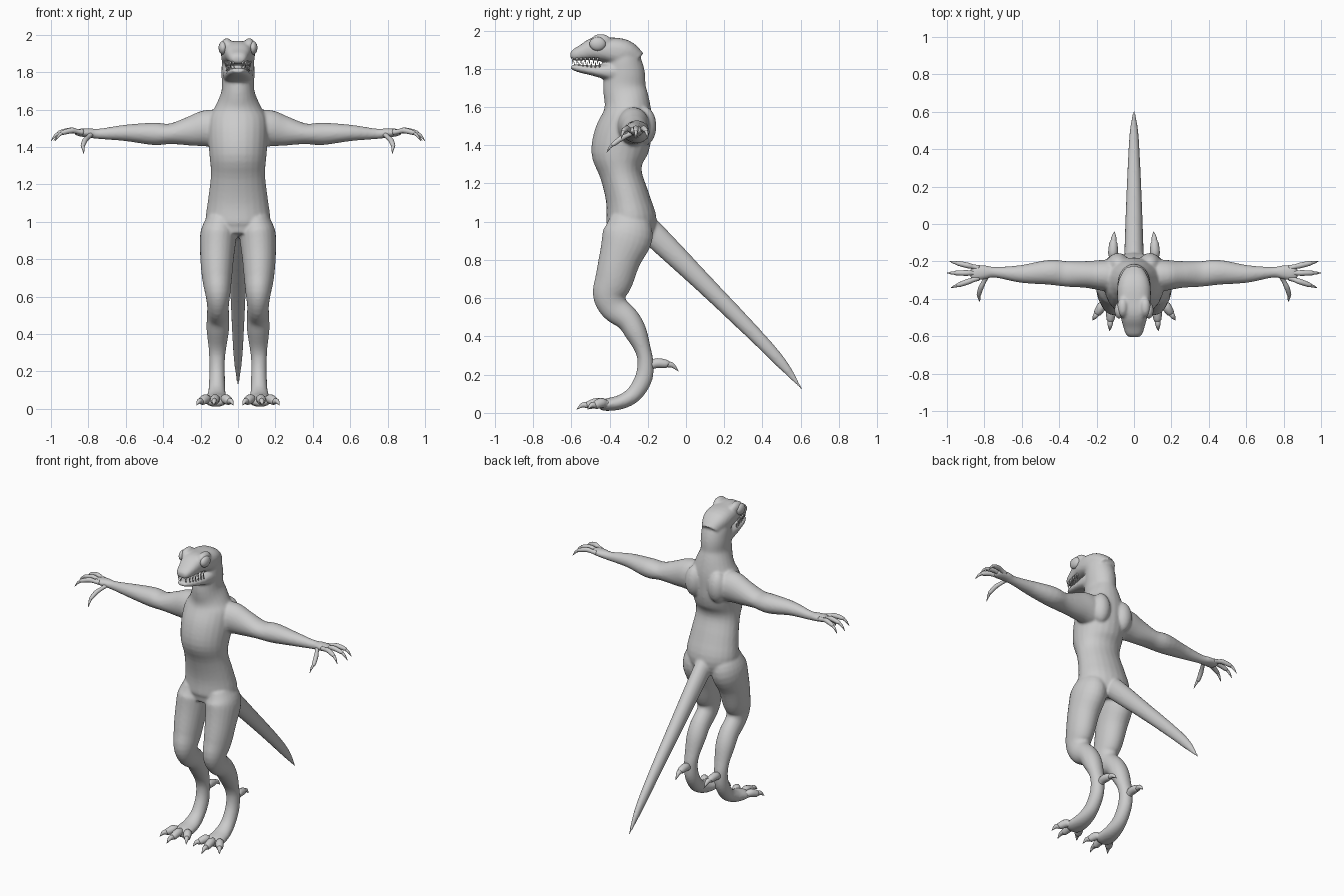
import bpy, bmesh, math
from mathutils import Vector, Matrix

if "Cube" in bpy.data.objects:
    bpy.data.objects.remove(bpy.data.objects["Cube"], do_unlink=True)

# One plain skin colour
skin = bpy.data.materials.new("skin grey")
skin.use_nodes = True
skin.diffuse_color = (0.6, 0.6, 0.6, 1)
skin.node_tree.nodes["Principled BSDF"].inputs["Base Color"].default_value = (0.6, 0.6, 0.6, 1)

X, Y = Vector((1, 0, 0)), Vector((0, 1, 0))


def spline(rings, steps):
    """Catmull-Rom interpolation through rings of any number of values."""
    pts = [Vector(r) for r in rings]
    pts = [2 * pts[0] - pts[1]] + pts + [2 * pts[-1] - pts[-2]]
    out = []
    for a, b, c, d in zip(pts, pts[1:], pts[2:], pts[3:]):
        for i in range(steps):
            t = i / steps
            out.append(0.5 * (2 * b + (c - a) * t + (2 * a - 5 * b + 4 * c - d) * t * t
                              + (3 * b - a - 3 * c + d) * t ** 3))
    return out + [pts[-2]]


def loft(bm, rings, side, mirror=False, sides=24, steps=4, power=1.0):
    """Skin rings of (x, y, z, half width along side, half depth)."""
    path = spline(rings, steps)
    for sign in ((1, -1) if mirror else (1,)):
        loops = []
        for i, ring in enumerate(path):
            ahead, behind = path[min(i + 1, len(path) - 1)], path[max(i - 1, 0)]
            tangent = Vector((ahead - behind)[:3]).normalized()
            u = (side - tangent * side.dot(tangent)).normalized()
            v = tangent.cross(u)
            loop = []
            for k in range(sides):
                a = math.tau * k / sides
                c, s = math.cos(a), math.sin(a)
                p = Vector(ring[:3])
                p += u * max(ring[3], 0.001) * math.copysign(abs(c) ** power, c)
                p += v * max(ring[4], 0.001) * math.copysign(abs(s) ** power, s)
                p.x *= sign
                loop.append(bm.verts.new(p))
            loops.append(loop)
        for lower, upper in zip(loops, loops[1:]):
            for k in range(sides):
                n = (k + 1) % sides
                bm.faces.new((lower[k], lower[n], upper[n], upper[k]))
        bm.faces.new(loops[0])
        bm.faces.new(loops[-1])


def blob(bm, center, radii):
    """A mirrored pair of ellipsoids."""
    for sign in (1, -1):
        place = Matrix.Translation((center[0] * sign, center[1], center[2]))
        bmesh.ops.create_uvsphere(bm, u_segments=24, v_segments=16, radius=1,
                                  matrix=place @ Matrix.Diagonal((*radii, 1)))


def finish(bm, name):
    bmesh.ops.recalc_face_normals(bm, faces=bm.faces)
    for face in bm.faces:
        face.smooth = True
    mesh = bpy.data.meshes.new(name)
    bm.to_mesh(mesh)
    bm.free()
    mesh.materials.append(skin)
    obj = bpy.data.objects.new(name, mesh)
    bpy.context.collection.objects.link(obj)
    return obj


def digit(fingers, claws, points, r, side):
    """A jointed digit through three points, with a claw out to the fourth."""
    base, middle, end, tip = [Vector(p) for p in points]
    loft(fingers, [(*base, r, r), (*base.lerp(middle, 0.5), r * 0.85, r * 0.85),
                   (*middle, r, r), (*end, r * 0.8, r * 0.8),
                   (*end.lerp(tip, 0.15), r * 0.3, r * 0.3)], side, True, 12)
    bend = end.lerp(tip, 0.5) + Vector((0, 0, r * 0.45))
    loft(claws, [(*end, r * 0.65, r * 0.65), (*bend, r * 0.5, r * 0.5),
                 (*tip, 0.001, 0.001)], side, True, 10)


body = bmesh.new()

# Torso and neck
loft(body, [(0, -.295, .92, .13, .11), (0, -.285, 1.0, .172, .132), (0, -.305, 1.12, .16, .115),
            (0, -.34, 1.25, .145, .11), (0, -.35, 1.35, .152, .145), (0, -.33, 1.45, .16, .15),
            (0, -.308, 1.55, .155, .13), (0, -.308, 1.62, .12, .118), (0, -.322, 1.7, .088, .112),
            (0, -.32, 1.78, .088, .105), (0, -.33, 1.86, .085, .085), (0, -.345, 1.91, .06, .05)], X)
blob(body, (.085, -.215, 1.5), (.06, .06, .1))

# Skull and upper jaw
loft(body, [(0, -.27, 1.83, .06, .07), (0, -.33, 1.88, .088, .075), (0, -.42, 1.9, .088, .065),
            (0, -.48, 1.903, .076, .06), (0, -.54, 1.885, .06, .042), (0, -.585, 1.872, .046, .03),
            (0, -.605, 1.87, .028, .016)], X, power=0.8)
blob(body, (.06, -.445, 1.945), (.03, .055, .037))

# Lower jaw
loft(body, [(0, -.3, 1.78, .08, .06), (0, -.4, 1.785, .08, .046), (0, -.48, 1.79, .068, .028),
            (0, -.56, 1.802, .05, .02), (0, -.6, 1.81, .028, .012)], X, power=0.8)

# Arms and palms
loft(body, [(.04, -.28, 1.48, .09, .09), (.15, -.275, 1.5, .085, .1), (.25, -.27, 1.485, .072, .08),
            (.36, -.267, 1.47, .068, .055), (.45, -.258, 1.47, .067, .06), (.6, -.267, 1.475, .048, .044),
            (.74, -.258, 1.47, .029, .028), (.8, -.258, 1.475, .038, .025),
            (.85, -.262, 1.477, .04, .02), (.875, -.262, 1.477, .028, .01)], Y, True)

# Thighs, shanks and feet
loft(body, [(.09, -.3, 1.02, .075, .1), (.105, -.305, .93, .097, .132), (.112, -.345, .81, .09, .11),
            (.112, -.375, .7, .08, .1), (.108, -.4, .62, .068, .088), (.107, -.375, .55, .058, .075),
            (.107, -.305, .49, .06, .064), (.108, -.262, .42, .06, .058), (.11, -.225, .33, .048, .042),
            (.112, -.212, .26, .042, .042), (.112, -.222, .18, .042, .046), (.113, -.27, .1, .045, .043),
            (.115, -.34, .057, .055, .038), (.118, -.42, .042, .06, .032),
            (.118, -.455, .038, .04, .02)], X, True)

# Tail
loft(body, [(0, -.24, 1.0, .055, .06), (0, -.16, .925, .052, .065), (0, .1, .67, .043, .05),
            (0, .35, .42, .032, .039), (0, .5, .26, .022, .029), (0, .608, .122, .004, .004)], X)

# Fuse the body into one skin
skin_body = finish(body, "body")
fuse = skin_body.modifiers.new("fuse", 'REMESH')
fuse.mode = 'VOXEL'
fuse.voxel_size = 0.008
fuse.use_smooth_shade = True
relax = skin_body.modifiers.new("relax", 'SMOOTH')
relax.factor = 0.5
relax.iterations = 6

# Fingers and thumbs
fingers, finger_claws = bmesh.new(), bmesh.new()
for base_y, tip_y, reach in ((-.235, -.2, .985), (-.262, -.262, 1.0), (-.288, -.34, .978)):
    span = reach - .83
    points = [(.83 + span * t, base_y + (tip_y - base_y) * t, z)
              for t, z in ((0, 1.478), (.4, 1.488), (.73, 1.476), (1, 1.432))]
    digit(fingers, finger_claws, points, .015, Y)
digit(fingers, finger_claws, [(.785, -.275, 1.468), (.818, -.34, 1.435),
                              (.83, -.38, 1.405), (.825, -.415, 1.362)], .014, X)
finish(fingers, "fingers")
finish(finger_claws, "finger_claws")

# Toes and heel spurs
toes, toe_claws = bmesh.new(), bmesh.new()
for base_x, tip_x, tip_y in ((.145, .222, -.515), (.118, .13, -.572), (.09, .025, -.515)):
    points = [(base_x + (tip_x - base_x) * t, -.4 + (tip_y + .4) * t, z)
              for t, z in ((0, .042), (.38, .052), (.65, .04), (1, .018))]
    digit(toes, toe_claws, points, .026, X)
digit(toes, toe_claws, [(.112, -.21, .24), (.112, -.15, .26),
                        (.11, -.1, .255), (.105, -.04, .218)], .026, X)
finish(toes, "toes")
finish(toe_claws, "toe_claws")

# Eyes
eyes = bmesh.new()
blob(eyes, (.08, -.462, 1.93), (.024, .043, .036))
finish(eyes, "eyes")

# Teeth along both jaws
teeth = bmesh.new()
for i in range(7):
    t = i / 6
    x, y = .026 + .04 * t ** .6, -.592 + .13 * t
    loft(teeth, [(x, y, 1.86, .007, .007), (x, y, 1.826, .001, .001)], X, True, 8, 1)
    loft(teeth, [(x - .006, y + .01, 1.8, .006, .006), (x - .006, y + .01, 1.835, .001, .001)],
         X, True, 8, 1)
finish(teeth, "teeth")
